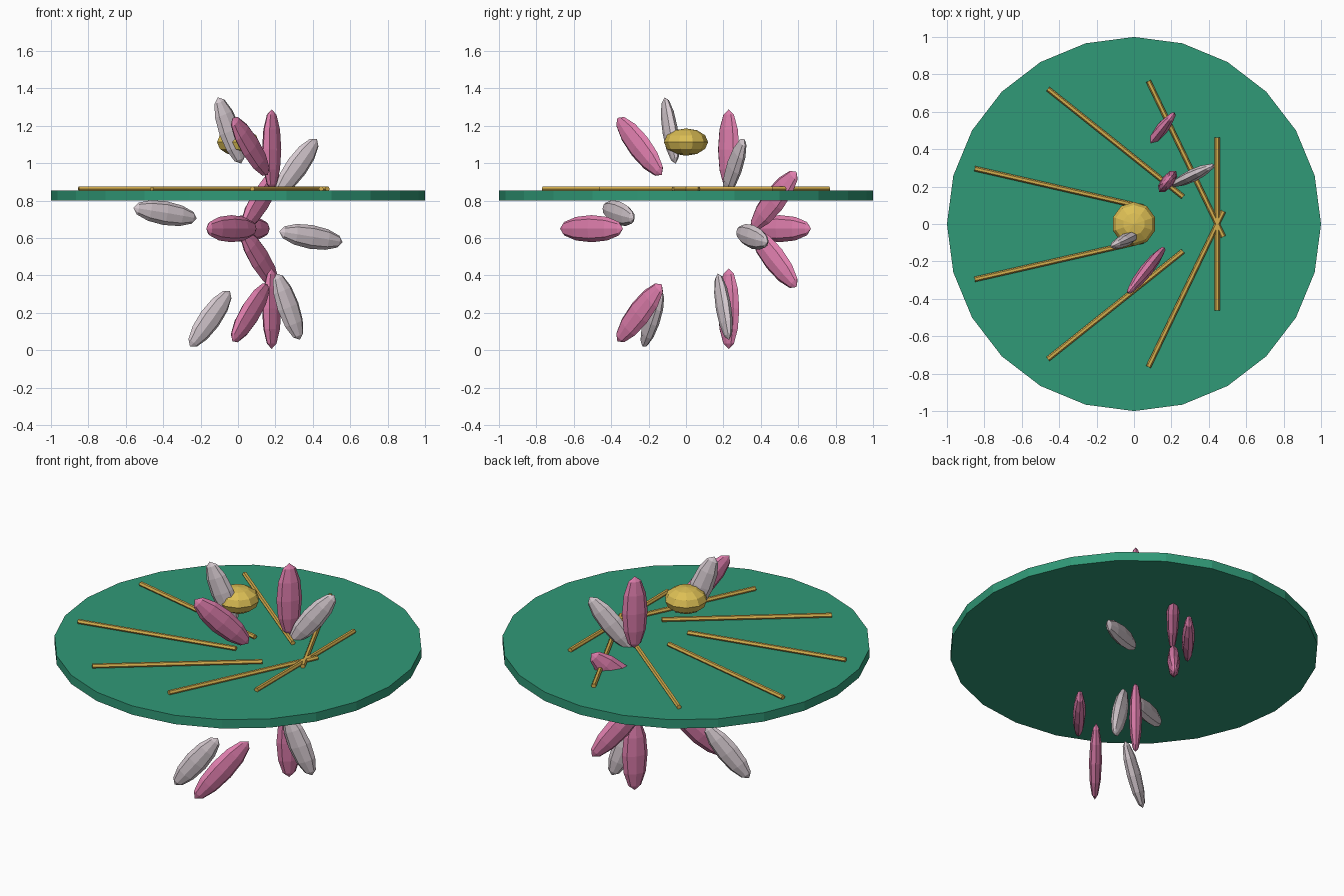
import bpy
from math import radians
from mathutils import Matrix, Vector

cube = bpy.data.objects.get("Cube")
if cube:
    bpy.data.objects.remove(cube, do_unlink=True)


def material(name, rgb):
    mat = bpy.data.materials.new(name)
    mat.use_nodes = True
    mat.diffuse_color = (*rgb, 1)
    mat.node_tree.nodes["Principled BSDF"].inputs["Base Color"].default_value = (*rgb, 1)
    return mat


green = material("leaf green", (0.03, 0.32, 0.185))
pink = material("petal pink", (0.74, 0.21, 0.42))
white = material("petal white", (0.66, 0.58, 0.62))
yellow = material("centre yellow", (0.72, 0.52, 0.09))
gold = material("vein gold", (0.66, 0.42, 0.075))


def finish(name, mat, matrix):
    ob = bpy.context.object
    ob.name = name
    ob.data.materials.append(mat)
    ob.matrix_world = matrix
    return ob


def ellipsoid(name, mat, centre, radii, azimuth=0, angle=90, segments=8):
    """Stretched low-poly sphere whose long axis rises at the given angle."""
    bpy.ops.mesh.primitive_uv_sphere_add(segments=segments, ring_count=6, radius=1)
    turn = Matrix.Rotation(radians(azimuth), 4, 'Z') @ Matrix.Rotation(radians(90 - angle), 4, 'Y')
    return finish(name, mat, Matrix.Translation(centre) @ turn @ Matrix.Diagonal((*radii, 1)))


# Round leaf pad
bpy.ops.mesh.primitive_cylinder_add(vertices=24, radius=1, depth=0.053)
finish("leaf_pad", green, Matrix.Translation((0, 0, 0.827)))

# Seven veins, each turning half as fast as its place around the pad
for i in range(7):
    step = 360 / 7 * i
    place = Matrix.Rotation(radians(step), 4, 'Z') @ Vector((0.445, 0, 0.863))
    turn = Matrix.Rotation(radians(90 + step / 2), 4, 'Z') @ Matrix.Rotation(radians(90), 4, 'Y')
    bpy.ops.mesh.primitive_cylinder_add(vertices=6, radius=0.014, depth=0.925)
    finish(f"leaf_vein_{i + 1}", gold, Matrix.Translation(place) @ turn)

# Flower centre
ellipsoid("flower_centre", yellow, (0, 0, 1.113), (0.118, 0.118, 0.073), segments=10)

# Eight outer petals fanned in one upright plane
outer = [(0.035, 0.5, 0.65), (0.12, 0.472, 0.802), (0.18, 0.228, 1.073),
         (0.065, -0.248, 1.09), (-0.035, -0.505, 0.65), (0.065, -0.248, 0.2),
         (0.18, 0.228, 0.222), (0.115, 0.472, 0.49)]
for i, centre in enumerate(outer):
    ellipsoid(f"outer_petal_{i + 1}", pink, centre, (0.0725, 0.035, 0.215), 360 / 7, 45 * i)

# Six inner petals fanned in a second upright plane
inner = [(0.39, 0.355, 0.606), (0.315, 0.26, 0.982), (-0.045, -0.085, 1.175),
         (-0.39, -0.36, 0.733), (-0.15, -0.18, 0.168), (0.268, 0.2, 0.233)]
for i, centre in enumerate(inner):
    ellipsoid(f"inner_petal_{i + 1}", white, centre, (0.064, 0.034, 0.19), 180 / 7, 60 * i - 8.6)
